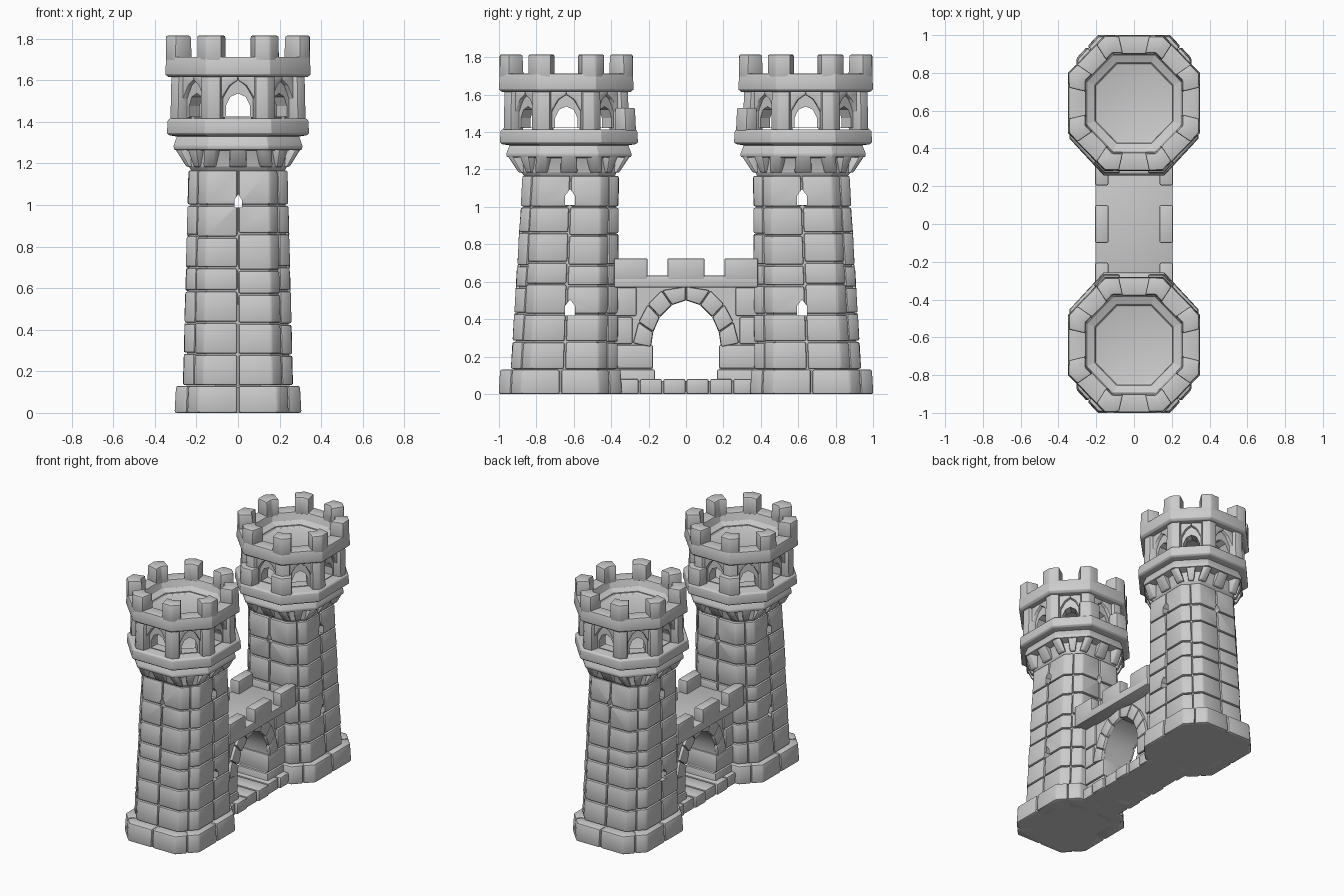
import bpy, bmesh, math, random
from mathutils import Vector

if "Cube" in bpy.data.objects:
    bpy.data.objects.remove(bpy.data.objects["Cube"])

random.seed(4)


def centre(z):
    """Tower axis position: the shaft leans slightly inwards."""
    if z < 0.131:
        return -0.672
    if z < 1.18:
        return -0.65 + 0.033 * max(z - 0.13, 0) / 1.03
    return -0.626 if z < 1.42 else -0.64


def pt(a, t, z):
    """Point on an octagon of apothem a; whole t is a corner, .5 a face middle.
    The shaft is squarer than the crown, so its diagonals are longer."""
    diag = 1.15 if z < 1.19 else 1.04 if z < 1.42 else 1.02
    u = a * (diag * math.sqrt(2) - 1)
    ring = [(a, u), (u, a), (-u, a), (-a, u), (-a, -u), (-u, -a), (u, -a), (a, -u)]
    k = math.floor(t)
    p = Vector(ring[k % 8]).lerp(Vector(ring[(k + 1) % 8]), t - k)
    return Vector((p.x, p.y * (1.08 if z < 1.42 else 1.03) + centre(z), z))


def loft(bm, sections, closed=False):
    rows = [[bm.verts.new(p) for p in s] for s in sections]
    n = len(rows[0])
    pairs = list(zip(rows, rows[1:])) + ([(rows[-1], rows[0])] if closed else [])
    for r, s in pairs:
        for i in range(n):
            bm.faces.new((r[i], r[(i + 1) % n], s[(i + 1) % n], s[i]))
    if not closed:
        bm.faces.new(rows[0])
        bm.faces.new(rows[-1])


def lathe(bm, profile, closed=False):
    loft(bm, [[pt(a, k, z) for k in range(8)] for a, z in profile], closed)


def block(bm, t0, t1, low, high, wob=0.0):
    """Stone following the octagon from t0 to t1; low/high = (inner, outer, z)."""
    ts = [t0] + [k for k in range(math.ceil(t0), math.floor(t1) + 1) if t0 < k < t1] + [t1]
    secs = []
    for ai, ao, z in (low, high):
        secs.append([pt(ao + random.uniform(-wob, wob), t, z) for t in ts]
                    + [pt(ai, t, z) for t in reversed(ts)])
    loft(bm, secs)


def box(bm, x0, x1, y0, y1, z0, z1):
    loft(bm, [[(x0, y0, z), (x1, y0, z), (x1, y1, z), (x0, y1, z)] for z in (z0, z1)])


def finish(bm, name, bevel=0.0, mirror=True, cutters=(), helper=False):
    bmesh.ops.recalc_face_normals(bm, faces=bm.faces)
    if bevel:
        bmesh.ops.bevel(bm, geom=bm.edges[:], offset=bevel, offset_type='OFFSET',
                        segments=2, profile=0.5, affect='EDGES', clamp_overlap=True)
    me = bpy.data.meshes.new(name)
    bm.to_mesh(me)
    bm.free()
    ob = bpy.data.objects.new(name, me)
    bpy.context.collection.objects.link(ob)
    if helper:
        ob.hide_render = True
        ob.display_type = 'WIRE'
        return ob
    bpy.ops.object.select_all(action='DESELECT')
    ob.select_set(True)
    bpy.context.view_layer.objects.active = ob
    bpy.ops.object.shade_smooth_by_angle(angle=math.radians(35))
    for c in cutters:
        m = ob.modifiers.new("opening", 'BOOLEAN')
        m.object, m.operation, m.solver, m.use_self = c, 'DIFFERENCE', 'EXACT', True
    if mirror:
        m = ob.modifiers.new("second_tower", 'MIRROR')
        m.use_axis = (False, True, False)
        m.use_mirror_merge = False
    return ob


# Window cutters through the shaft
def slit(c, z, h, w=0.026):
    return [(c - w, z), (c + w, z), (c + w, z + h * .6), (c, z + h), (c - w, z + h * .6)]


bm = bmesh.new()
for z in (0.42, 1.01):
    loft(bm, [[(x, u, v) for u, v in slit(-0.62, z, 0.085)] for x in (-.5, .5)])
side_slits = finish(bm, "side_slit_cutter", helper=True)
bm = bmesh.new()
loft(bm, [[(u + .001, y, v) for u, v in slit(0, 0.987, 0.065, .018)] for y in (-1.1, -.2)])
front_slit = finish(bm, "front_slit_cutter", helper=True)
cuts = (side_slits, front_slit)

# Tower core behind the joints
bm = bmesh.new()
lathe(bm, [(0.249, 0.131), (0.225, 1.159)])
finish(bm, "tower_core", cutters=cuts)

# Shaft stones wrapping each corner pair; every column has slightly uneven joints
bm = bmesh.new()
levels = [0.131, 0.285, 0.435, 0.58, 0.695, 0.855, 1.0, 1.17]
width = lambda z: 0.264 - 0.026 * (z - 0.13)
for k in range(8):
    col = [z + (random.uniform(-.009, .009) if 0 < j < 6 else 0) for j, z in enumerate(levels)]
    for z0, z1 in zip(col, col[1:]):
        block(bm, k - .488, k + .488, (.2, width(z0), z0 + .003), (.19, width(z1), z1 - .004), .002)
finish(bm, "shaft_stones", 0.009, cutters=cuts)

# Plinth
bm = bmesh.new()
lathe(bm, [(0.288, 0), (0.285, 0.125)])
finish(bm, "plinth_core")
bm = bmesh.new()
for k in range(8):
    block(bm, k - .488, k + .488, (.2, .305, 0), (.2, .298, .13))
finish(bm, "plinth_stones", 0.010)

# Corbel table under the gallery
bm = bmesh.new()
lathe(bm, [(0.21, 1.14), (0.236, 1.185), (0.25, 1.262), (0.308, 1.266), (0.31, 1.285), (0.29, 1.34)])
finish(bm, "corbel_band", 0.004)
bm = bmesh.new()
for i in range(16):
    t = i / 2
    block(bm, t - .14, t + .14, (.2, .248, 1.183), (.22, .305, 1.275))
finish(bm, "corbel_brackets", 0.008)

# Gallery ledge and its two inward merlons
bm = bmesh.new()
lathe(bm, [(0.27, 1.325), (0.33, 1.335), (0.342, 1.345), (0.338, 1.405), (0.33, 1.415)])
finish(bm, "gallery_ledge", 0.003)
bm = bmesh.new()
for k in (1, 2):
    block(bm, k - .26, k + .26, (.29, .362, 1.421), (.295, .356, 1.53))
    for v in bm.verts:
        v.co.z -= .02 if 1.42 < v.co.z < 1.422 else 0
finish(bm, "gallery_merlons", 0.008)

# Arcade wall with pointed openings
bm = bmesh.new()
arch = [(-.055, 1.425), (.055, 1.425), (.055, 1.475), (.035, 1.52), (0, 1.537), (-.035, 1.52), (-.055, 1.475)]
for k in range(8):
    loft(bm, [[pt(a, k + .5 + u / (2 * a * math.tan(math.pi / 8)), z) for u, z in arch]
              for a in (0.17, 0.33)])
arch_cut = finish(bm, "arcade_cutter", helper=True)
bm = bmesh.new()
lathe(bm, [(0.275, 1.421), (0.275, 1.64), (0.205, 1.64), (0.205, 1.421)], closed=True)
finish(bm, "arcade_wall", cutters=(arch_cut,))

# Arcade pillars and hood arches
bm = bmesh.new()
for k in range(8):
    block(bm, k - .2, k + .2, (.25, .325, 1.4205), (.25, .32, 1.63))
    for s in (-1, 1):
        prof = [(.34, 1.49), (.34, 1.625), (.0, 1.625), (.0, 1.6), (.15, 1.575), (.26, 1.53)]
        loft(bm, [[pt(a, k + .5 + s * u, z) for u, z in prof] for a in (.26, .298)])
for v in bm.verts:
    v.co.z -= .015 if v.co.z < 1.421 else 0
finish(bm, "arcade_pillars", 0.005)

# Crown: parapet cup with floor
bm = bmesh.new()
lathe(bm, [(0.335, 1.615), (0.35, 1.628), (0.345, 1.712), (0.255, 1.712), (0.248, 1.655),
           (0.21, 1.645), (0.2, 1.625)])
finish(bm, "crown_parapet", 0.003)
bm = bmesh.new()
for k in range(8):
    block(bm, k - .24, k + .24, (.252, .346, 1.69), (.258, .345, 1.815), .002)
finish(bm, "crown_merlons", 0.009)

# Gate wall with its archway
inner = [(.165, .0), (.18, .14), (.187, .25), (.175, .33), (.14, .41), (.075, .475), (0, .5)]
outer = [(.28, .0), (.28, .14), (.285, .27), (.255, .385), (.205, .48), (.13, .555), (0, .575)]
bm = bmesh.new()
for s in (-1, 1):
    loft(bm, [[(x, s * y, z) for y, z in inner + [(0, .6), (.42, .6), (.42, 0)]]
              for x in (-.11, .11)])
finish(bm, "gate_wall", mirror=False)

# Arch stones and jamb stones
bm = bmesh.new()
for s in (-1, 1):
    for i in range(2, 6):
        q = [Vector(p) for p in (inner[i], outer[i], outer[i + 1], inner[i + 1])]
        mid = sum(q, Vector((0, 0))) / 4
        loft(bm, [[(x, s * p.x, p.y) for p in (mid + (v - mid) * .97 for v in q)]
                  for x in (-.132, .132)])
finish(bm, "arch_stones", 0.009, mirror=False)
bm = bmesh.new()
for y0, z0, z1 in ((.165, .0, .13), (.176, .137, .262), (.285, .268, .41), (.265, .417, .57)):
    box(bm, -.125, .125, y0, .42, z0, z1)
finish(bm, "jamb_stones", 0.009)

# Threshold paving
bm = bmesh.new()
box(bm, -.148, .148, -.4, .4, 0, .07)
finish(bm, "threshold", mirror=False)
bm = bmesh.new()
for i in range(6):
    y = -.375 + i * .125
    w = .167 if i % 2 else .158
    box(bm, -w, w, y + .004, y + .121, 0, .08)
finish(bm, "threshold_stones", 0.009, mirror=False)

# Walkway and battlements over the gate
bm = bmesh.new()
box(bm, -.205, .205, -.385, .385, .57, .632)
finish(bm, "walkway", 0.008, mirror=False)
bm = bmesh.new()
for s in (-1, 1):
    for y0, y1 in ((-.385, -.205), (-.1, .1), (.205, .385)):
        x0, x1 = sorted((s * .135, s * .207))
        box(bm, x0, x1, y0, y1, .61, .725)
finish(bm, "walkway_merlons", 0.009, mirror=False)
